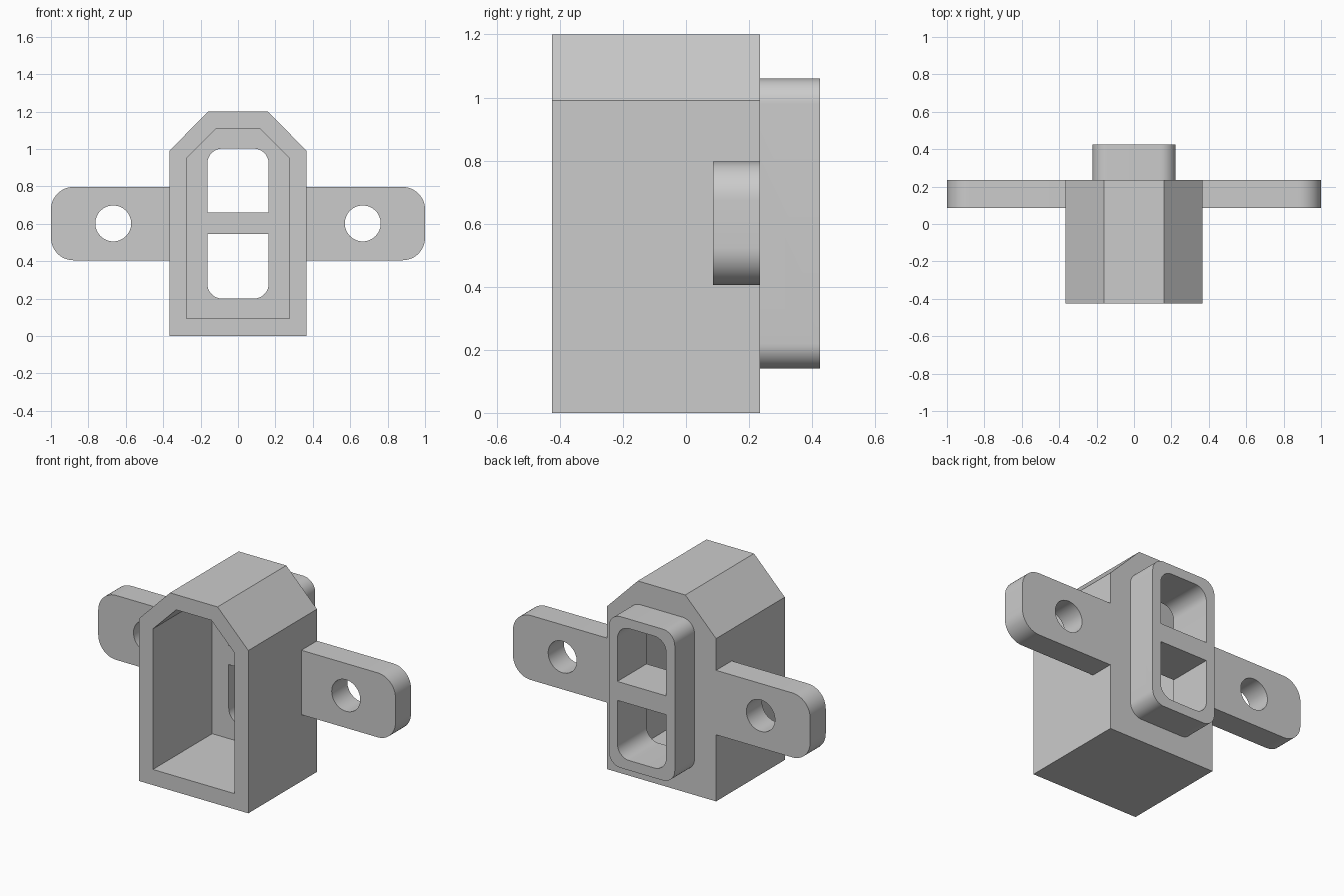
import bpy, bmesh
from math import sin, cos, pi

if "Cube" in bpy.data.objects:
    bpy.data.objects.remove(bpy.data.objects["Cube"])


def prism(name, profile, y0, y1):
    """Extrude an (x, z) outline from y0 to y1."""
    bm = bmesh.new()
    face = bm.faces.new([bm.verts.new((x, y0, z)) for x, z in profile])
    ext = bmesh.ops.extrude_face_region(bm, geom=[face])
    verts = [v for v in ext["geom"] if isinstance(v, bmesh.types.BMVert)]
    bmesh.ops.translate(bm, verts=verts, vec=(0, y1 - y0, 0))
    bmesh.ops.recalc_face_normals(bm, faces=bm.faces[:])
    mesh = bpy.data.meshes.new(name)
    bm.to_mesh(mesh)
    bm.free()
    obj = bpy.data.objects.new(name, mesh)
    bpy.context.collection.objects.link(obj)
    return obj


def rounded(x0, x1, z0, z1, radii, steps=12):
    """Rectangle outline; radii run top right, top left, bottom left, bottom right."""
    corners = ((x1, z1, -1, -1), (x0, z1, 1, -1), (x0, z0, 1, 1), (x1, z0, -1, 1))
    pts = []
    for i, ((x, z, sx, sz), r) in enumerate(zip(corners, radii)):
        if r == 0:
            pts.append((x, z))
            continue
        for k in range(steps + 1):
            a = (i + k / steps) * pi / 2
            pts.append((x + sx * r + r * cos(a), z + sz * r + r * sin(a)))
    return pts


def circle(cx, cz, r, n=48):
    return [(cx + r * cos(2 * pi * k / n), cz + r * sin(2 * pi * k / n)) for k in range(n)]


def house(w, top_w, z0, shoulder, z1):
    return [(-w, z0), (w, z0), (w, shoulder), (top_w, z1), (-top_w, z1), (-w, shoulder)]


def combine(target, tool, operation):
    tool.hide_render = True
    mod = target.modifiers.new(tool.name, 'BOOLEAN')
    mod.operation, mod.object, mod.solver = operation, tool, 'EXACT'
    bpy.context.view_layer.objects.active = target
    bpy.ops.object.modifier_apply(modifier=mod.name)
    bpy.data.objects.remove(tool)


BACK = 0.235

# Main housing with chamfered shoulders
housing = prism("housing", house(0.367, 0.16, 0, 0.99, 1.2), -0.425, BACK)

# Mounting ears in one bar, and the rear spout
ears = prism("mounting_ears", rounded(-1, 1, 0.405, 0.797, [0.12] * 4), 0.085, BACK)
combine(housing, ears, 'UNION')
spout = prism("rear_spout", rounded(-0.222, 0.222, 0.14, 1.06, [0.08] * 4), 0.19, 0.425)
combine(housing, spout, 'UNION')

# Cavity open at the front
cavity = prism("cavity", house(0.275, 0.118, 0.095, 0.95, 1.108), -0.6, 0.145)
combine(housing, cavity, 'DIFFERENCE')

# Two windows separated by a cross bar
for name, z0, z1, radii in (("upper_window", 0.66, 1.002, (0.08, 0.08, 0, 0)),
                            ("lower_window", 0.545, 0.2, (0, 0, 0.08, 0.08))):
    z0, z1 = min(z0, z1), max(z0, z1)
    window = prism(name, rounded(-0.164, 0.164, z0, z1, radii), 0.1, 0.6)
    combine(housing, window, 'DIFFERENCE')

# Screw holes through the ears
for side in (-1, 1):
    hole = prism("screw_hole", circle(side * 0.667, 0.602, 0.096), 0, 0.4)
    combine(housing, hole, 'DIFFERENCE')

# Smooth the fillets, keep edges sharp
bpy.ops.object.select_all(action='DESELECT')
housing.select_set(True)
bpy.context.view_layer.objects.active = housing
bpy.ops.object.shade_smooth_by_angle(angle=pi / 6)
